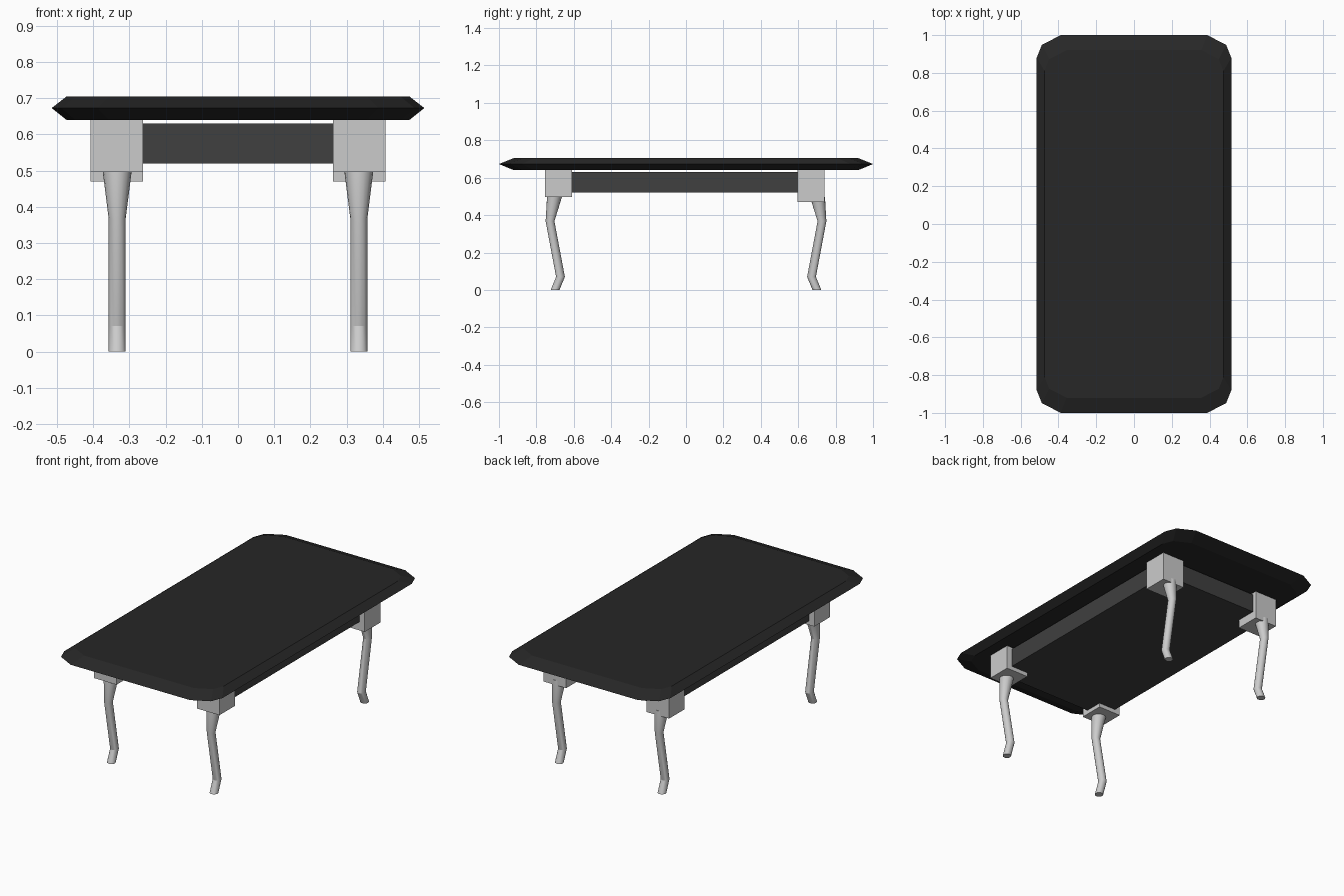
import bpy, bmesh, math

if "Cube" in bpy.data.objects:
    bpy.data.objects.remove(bpy.data.objects["Cube"])


def finish(name, bm, color=None, smooth=False):
    bmesh.ops.recalc_face_normals(bm, faces=bm.faces)
    mesh = bpy.data.meshes.new(name)
    bm.to_mesh(mesh)
    bm.free()
    obj = bpy.data.objects.new(name, mesh)
    bpy.context.collection.objects.link(obj)
    if color:
        mat = bpy.data.materials.new(name + "_finish")
        mat.diffuse_color = (*color, 1)
        mat.use_nodes = True
        mat.node_tree.nodes["Principled BSDF"].inputs["Base Color"].default_value = mat.diffuse_color
        mesh.materials.append(mat)
    if smooth:
        bpy.ops.object.select_all(action='DESELECT')
        obj.select_set(True)
        bpy.context.view_layer.objects.active = obj
        bpy.ops.object.shade_smooth_by_angle(angle=math.radians(25))
    return obj


def loft(name, rings, **kw):
    """Skin a stack of equal-length point rings and cap both ends."""
    bm = bmesh.new()
    vs = [[bm.verts.new(p) for p in ring] for ring in rings]
    n = len(rings[0])
    for a, b in zip(vs, vs[1:]):
        for i in range(n):
            j = (i + 1) % n
            bm.faces.new((a[i], a[j], b[j], b[i]))
    bm.faces.new(vs[0])
    bm.faces.new(vs[-1])
    return finish(name, bm, **kw)


def box(name, lo, hi, **kw):
    (x0, y0, z0), (x1, y1, z1) = lo, hi
    plan = [(x0, y0), (x1, y0), (x1, y1), (x0, y1)]
    return loft(name, [[(x, y, z) for x, y in plan] for z in (z0, z1)], **kw)


# Tabletop: clipped-corner outline with a pointed edge all round
corner = [(0.515, 0.88), (0.488, 0.948), (0.388, 1.0)]
outline = []
for sx, sy in ((1, 1), (-1, 1), (-1, -1), (1, -1)):
    pts = corner if sx * sy > 0 else corner[::-1]
    outline += [(sx * x, sy * y) for x, y in pts]
loft("tabletop",
     [[(x * s, y * s, z) for x, y in outline]
      for z, s in ((0.64, 0.92), (0.673, 1.0), (0.705, 0.92))],
     color=(0.02, 0.02, 0.02))

# Apron: solid frame box under the top
box("apron", (-0.374, -0.715, 0.52), (0.374, 0.715, 0.63), color=(0.05, 0.05, 0.05))

# Leg path: height, outward y, radius
leg_path = [(0.498, 0.703, 0.040), (0.367, 0.727, 0.0235),
            (0.07, 0.671, 0.0235), (0.0, 0.70, 0.0235)]
SIDES = 16

for sx, side in ((-1, "left"), (1, "right")):
    x0, x1 = sorted((sx * 0.262, sx * 0.408))
    # Corner blocks, the front pair sitting slightly higher
    box(f"front_{side}_block", (x0, -0.755, 0.496), (x1, -0.61, 0.66))
    box(f"back_{side}_block", (x0, 0.595, 0.47), (x1, 0.74, 0.645))
    # Bent tapering legs
    for sy, end in ((-1, "front"), (1, "back")):
        rings = []
        for z, y, r in leg_path:
            rings.append([(sx * 0.334 + r * math.cos(2 * math.pi * i / SIDES),
                           sy * y + r * math.sin(2 * math.pi * i / SIDES), z)
                          for i in range(SIDES)])
        loft(f"{end}_{side}_leg", rings, smooth=True)
